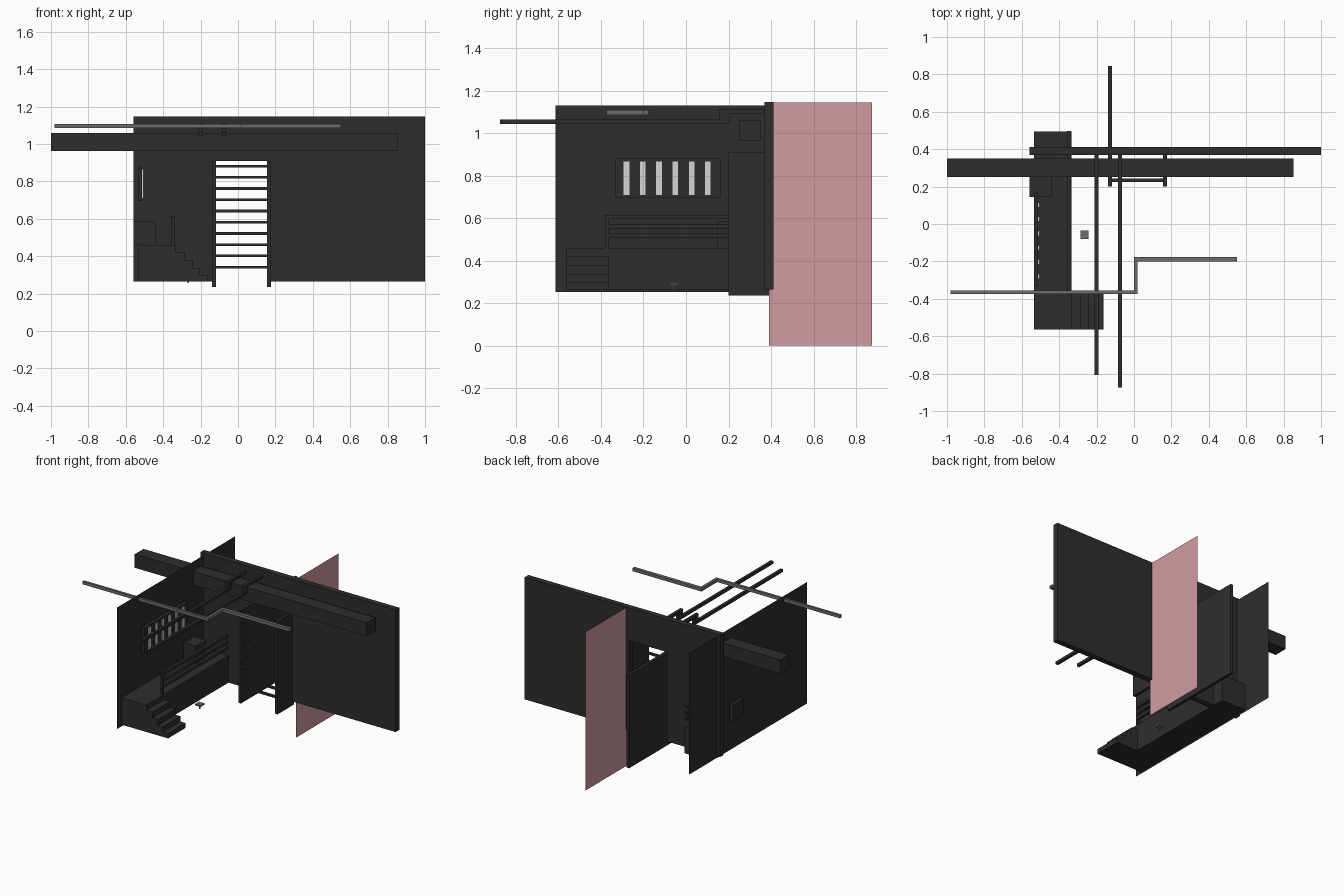
import bpy, bmesh

if "Cube" in bpy.data.objects:
    bpy.data.objects.remove(bpy.data.objects["Cube"])


def material(name, rgb):
    m = bpy.data.materials.new(name)
    m.diffuse_color = (*rgb, 1)
    m.use_nodes = True
    m.node_tree.nodes["Principled BSDF"].inputs["Base Color"].default_value = m.diffuse_color
    return m


DARK = material("charcoal", (0.027, 0.027, 0.027))
GREY = material("mid grey", (0.15, 0.15, 0.15))
LIGHT = material("pale glass", (0.66, 0.66, 0.66))
PINK = material("dusty pink", (0.65, 0.33, 0.36))


def finish(bm, name, mat):
    me = bpy.data.meshes.new(name)
    bm.to_mesh(me)
    bm.free()
    me.materials.append(mat)
    ob = bpy.data.objects.new(name, me)
    bpy.context.collection.objects.link(ob)
    return ob


def box(name, x, y, z, mat=DARK):
    """Box from (min, max) pairs on each axis."""
    bm = bmesh.new()
    bmesh.ops.create_cube(bm, size=1)
    for v in bm.verts:
        v.co = [r[0] if c < 0 else r[1] for c, r in zip(v.co, (x, y, z))]
    return finish(bm, name, mat)


def prism(name, pts, axis, lo, hi, mat=DARK):
    """Extrude a 2D outline along an axis (0=x, 1=y, 2=z)."""
    bm = bmesh.new()

    def place(p, d):
        c = list(p)
        c.insert(axis, d)
        return c
    face = bm.faces.new([bm.verts.new(place(p, lo)) for p in pts])
    ext = bmesh.ops.extrude_face_region(bm, geom=[face])
    for v in ext["geom"]:
        if isinstance(v, bmesh.types.BMVert):
            v.co[axis] = hi
    bmesh.ops.recalc_face_normals(bm, faces=bm.faces)
    return finish(bm, name, mat)


def sheet(name, x, y, z, mat):
    """Single upright sheet facing x."""
    bm = bmesh.new()
    bm.faces.new([bm.verts.new((x, a, b)) for a, b in
                  ((y[0], z[0]), (y[1], z[0]), (y[1], z[1]), (y[0], z[1]))])
    return finish(bm, name, mat)


# Back wall with doorway, side wall, pink sheet behind
prism("back_wall", [(-.56, .265), (-.135, .265), (-.135, .91), (.165, .91), (.165, .265),
                    (1, .265), (1, 1.147), (-.56, 1.147)], 1, .37, .412)
sheet("side_wall", -.535, (-.615, .73), (.253, 1.13), DARK)
sheet("pink_screen", .19, (.39, .875), (0, 1.145), PINK)

# Long ceiling beam
box("ceiling_beam", (-1, .852), (.25, .35), (.962, 1.06))

# Doorway side panels and rungs
box("doorway_panel_left", (-.138, -.117), (.2, .845), (.237, .908))
box("doorway_panel_right", (.155, .176), (.2, .39), (.237, .908))
for i in range(10):
    z = .342 + i * .06
    box(f"rung_{i + 1}", (-.117, .155), (.225, .242), (z - .007, z + .007))

# Raised walkway and steps at its front end
box("walkway", (-.535, -.335), (-.565, .495), (.265, .46))
prism("steps", [(-.335, .265), (-.163, .265), (-.163, .3), (-.205, .3), (-.205, .338),
                (-.243, .338), (-.243, .38), (-.287, .38), (-.287, .422), (-.335, .422)],
      1, -.565, -.365)

# Walkway railing
box("railing_post", (-.357, -.337), (-.38, -.365), (.46, .615))
for i, z in enumerate((.517, .56, .606)):
    box(f"railing_bar_{i + 1}", (-.357, -.337), (-.365, .497), (z - .01, z + .01))

# Box poking through the side wall
box("wall_box", (-.56, -.44), (.145, .265), (.46, .585))

# Window frame with narrow panes
box("window_frame", (-.535, -.513), (-.332, .162), (.695, .88))
for i in range(6):
    y = -.28 + i * .0765
    box(f"window_pane_{i + 1}", (-.513, -.506), (y - .013, y + .013), (.708, .867), LIGHT)

# Two overhead rods that step up over the beam
for name, x, y in (("rod_left", -.2, -.807), ("rod_right", -.075, -.875)):
    prism(name, [(y, 1.043), (.205, 1.043), (.205, 1.09), (.37, 1.09),
                 (.37, 1.112), (.157, 1.112), (.157, 1.063), (y, 1.063)],
          0, x - .01, x + .01)

# Kinked grey ceiling rail
prism("ceiling_rail", [(-.98, -.373), (.02, -.373), (.02, -.2), (.552, -.2), (.552, -.176),
                       (0, -.176), (0, -.356), (-.98, -.356)], 2, 1.086, 1.108, GREY)

# Small stool
box("stool_seat", (-.287, -.243), (-.08, -.036), (.285, .296), GREY)
box("stool_stem", (-.269, -.261), (-.062, -.054), (.258, .285), GREY)
